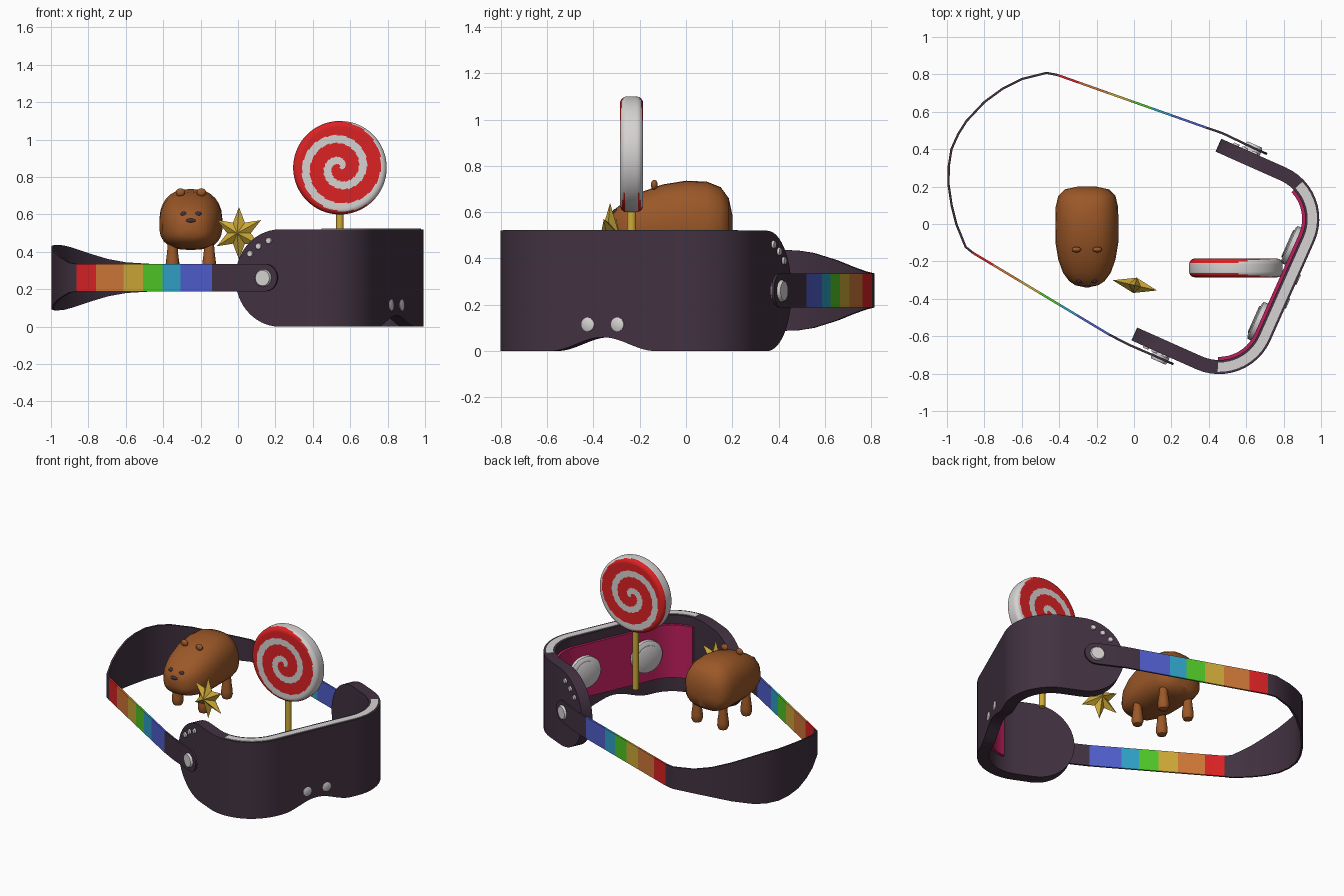
import bpy, bmesh, math
from math import sin, cos, pi, radians
from mathutils import Matrix, Vector

cube = bpy.data.objects.get("Cube")
if cube:
    bpy.data.objects.remove(cube)


def material(name, *rgb):
    lin = [((c / 255 + 0.055) / 1.055) ** 2.4 for c in rgb] + [1]
    m = bpy.data.materials.new(name)
    m.use_nodes = True
    m.diffuse_color = lin
    bsdf = next(n for n in m.node_tree.nodes if n.type == 'BSDF_PRINCIPLED')
    bsdf.inputs["Base Color"].default_value = lin
    return m


DARK = material("dark plum", 66, 50, 65)
LIGHT = material("light grey", 214, 210, 210)
PINK = material("magenta", 190, 30, 92)
RED = material("red", 220, 34, 36)
ORANGE = material("orange", 208, 120, 56)
GOLD = material("gold", 206, 170, 56)
GREEN = material("green", 80, 200, 38)
CYAN = material("cyan", 48, 162, 200)
BLUE = material("blue", 80, 95, 205)
BROWN = material("brown", 156, 88, 40)

# Frame of the turned headset: u points out of the visor, v to its side
TURN = Matrix.Translation((0.0065, 0.0146, 0)) @ Matrix.Rotation(radians(-24), 4, 'Z')


def world(u, v):
    return (TURN @ Vector((u, v, 0))).to_2d()


def finish(name, bm, mats, matrix=None, smooth=True):
    bmesh.ops.recalc_face_normals(bm, faces=bm.faces)
    mesh = bpy.data.meshes.new(name)
    bm.to_mesh(mesh)
    bm.free()
    for m in mats:
        mesh.materials.append(m)
    obj = bpy.data.objects.new(name, mesh)
    bpy.context.collection.objects.link(obj)
    if matrix:
        obj.matrix_world = matrix
    if smooth:
        bpy.ops.object.select_all(action='DESELECT')
        obj.select_set(True)
        bpy.context.view_layer.objects.active = obj
        bpy.ops.object.shade_smooth_by_angle(angle=radians(35))
    return obj


def loft(bm, rings, slots=None):
    rings = [[bm.verts.new(p) for p in ring] for ring in rings]
    n = len(rings[0])
    for i, (a, b) in enumerate(zip(rings, rings[1:])):
        for k in range(n):
            f = bm.faces.new((a[k], a[(k + 1) % n], b[(k + 1) % n], b[k]))
            f.material_index = slots[i] if slots else 0
    bm.faces.new(rings[0])
    bm.faces.new(rings[-1])


def band(name, stations, near, far, mats, matrix=None, slots=None):
    """Upright wall; each station is (point, normal, low, high)."""
    bm = bmesh.new()
    rings = []
    for p, nrm, lo, hi in stations:
        a, b = p + nrm * near, p + nrm * far
        rings.append([(*a, lo), (*a, hi), (*b, hi), (*b, lo)])
    loft(bm, rings, slots)
    return finish(name, bm, mats, matrix)


def lathe(name, profile, mats, matrix, n=24):
    bm = bmesh.new()
    loft(bm, [[(r * cos(2 * pi * k / n), r * sin(2 * pi * k / n), z) for k in range(n)]
              for r, z in profile])
    return finish(name, bm, mats, matrix)


def disc(name, loc, direction, r, depth, mat):
    turn = Vector(direction).to_track_quat('Z', 'Y').to_matrix().to_4x4()
    return lathe(name, [(r, -depth / 2), (r, depth * 0.3), (r * 0.88, depth / 2)], [mat],
                 TURN @ Matrix.Translation(loc) @ turn)


def ball(name, loc, size, mat):
    bm = bmesh.new()
    bmesh.ops.create_uvsphere(bm, u_segments=16, v_segments=10, radius=1)
    return finish(name, bm, [mat], Matrix.Translation(loc) @ Matrix.Diagonal((*size, 1)))


# Visor shell: rounded arms, corner arcs and a front with a nose notch
MID, CORNER = 0.26, 0.3
arm = []
for i in range(15):
    a = radians(4 + 86 * i / 14)
    arm.append((Vector((0.5 - 0.26 * cos(a), -0.59)), Vector((0, -1)),
                MID - MID * sin(a), MID + MID * sin(a)))
corner = []
for i in range(13):
    d = Vector((sin(radians(7.5 * i)), -cos(radians(7.5 * i))))
    corner.append((Vector((0.62, -0.29)) + d * CORNER, d, 0, 2 * MID))
front = []
for i in range(1, 24):
    v = -0.29 + 0.58 * i / 24
    notch = 0.03 * (1 + cos(pi * v / 0.25)) if abs(v) < 0.25 else 0
    front.append((Vector((0.92, v)), Vector((1, 0)), notch, 2 * MID))


def flip(part):
    return [(Vector((p.x, -p.y)), Vector((d.x, -d.y)), lo, hi) for p, d, lo, hi in reversed(part)]


band("visor_shell", arm + corner + front + flip(arm + corner), 0, -0.075, [DARK], TURN)
inner = corner[3:] + front + flip(corner[3:])
band("top_trim", [(p, d, 0.51, 0.524) for p, d, lo, hi in inner], -0.012, -0.062, [LIGHT], TURN)
band("face_lining", [(p, d, 0.1, 0.46) for p, d, lo, hi in inner], -0.07, -0.092, [PINK], TURN)

# Lenses, front sensors, hinges and side studs
for s, side in ((-1, "right"), (1, "left")):
    disc(side + "_lens_rim", (0.815, s * 0.222, 0.28), (-1, 0, 0), 0.108, 0.035, LIGHT)
    disc(side + "_lens", (0.80, s * 0.222, 0.28), (-1, 0, 0), 0.08, 0.02, LIGHT)
    disc(side + "_sensor", (0.92, s * 0.07, 0.115), (1, 0, 0), 0.03, 0.012, LIGHT)
    disc(side + "_hinge", (0.418, s * 0.61, MID), (0, s, 0), 0.047, 0.05, LIGHT)
    for u, z in ((0.327, 0.39), (0.377, 0.43), (0.437, 0.46)):
        disc(side + "_stud", (u, s * 0.592, z), (0, s, 0), 0.017, 0.016, LIGHT)

# Head strap: rounded ends, striped sides and a wide back
HALF = 0.073
BANDS = (0, 0.145, 0.345, 0.49, 0.635, 0.765, 1)


def strap_end(s):
    return [(world(0.425 + HALF * sin(radians(a)), s * 0.615), HALF * cos(radians(a)), 0)
            for a in range(84, -1, -12)]


def stripes(start, stop):
    a, b = Vector(start), Vector(stop)
    return [(a.lerp(b, t), HALF, i) for i, t in enumerate(BANDS)]


back = [(-0.9, -0.123, .08), (-0.95, 0, .11), (-0.975, 0.1, .135), (-0.992, 0.214, .158),
        (-0.99, 0.31, .17), (-0.976, 0.40, .175), (-0.94, 0.48, .173), (-0.896, 0.55, .162),
        (-0.80, 0.652, .13), (-0.70, 0.725, .1), (-0.60, 0.775, .082), (-0.468, 0.808, .074)]
right_side = stripes((-0.86, -0.155), (-0.135, -0.59))
left_side = stripes((-0.41, 0.797), (0.387, 0.515))
track = strap_end(-1) + [(world(0.235, -0.617), HALF, 0)] + right_side[::-1]
track += [(Vector((x, y)), h, 0) for x, y, h in back]
track += left_side + [(world(0.235, 0.62), HALF, 0)] + strap_end(1)[::-1]
n_right = len(strap_end(-1)) + 1
n_left = n_right + len(right_side) + len(back)
slots = [0] * (len(track) - 1)
for i in range(6):
    slots[n_right + i] = 6 - i
    slots[n_left + i] = i + 1
stations = []
for i, (p, h, _) in enumerate(track):
    d = (track[min(i + 1, len(track) - 1)][0] - track[max(i - 1, 0)][0]).normalized()
    stations.append((p, Vector((-d.y, d.x)), 0.262 - h, 0.262 + h))
band("head_strap", stations, -0.006, 0.006,
     [DARK, RED, ORANGE, GOLD, GREEN, CYAN, BLUE], None, slots)

# Lollipop: disc with a spiral chosen by angle and radius
R, PITCH = 0.25, 0.118
cap = [(0.003 + 0.217 * i / 36, 0.05) for i in range(37)]
cap += [(R - 0.03 + 0.03 * sin(radians(a)), 0.02 + 0.03 * cos(radians(a))) for a in range(15, 91, 15)]
candy = lathe("lollipop_candy", cap + [(r, -z) for r, z in reversed(cap)], [LIGHT, RED],
              Matrix.Translation((0.545, -0.235, 0.85)) @ Matrix.Rotation(pi / 2, 4, 'X'), 120)
for f in candy.data.polygons:
    x, y, z = f.center
    turn = (math.hypot(x, y) - R) / PITCH - math.atan2(y, x) / (2 * pi) + 95 / 360
    f.material_index = int(turn % 1 > 0.36 and abs(z) > 0.03)
lathe("lollipop_stick", [(0.02, 0.2), (0.02, 0.62)], [GOLD], Matrix.Translation((0.545, -0.235, 0)), 16)

# Six-pointed star with a raised middle
bm = bmesh.new()
rim = []
for k in range(12):
    r = 0.065 if k % 2 else 0.14
    rim.append(bm.verts.new((r * sin(k * pi / 6), 0, r * cos(k * pi / 6))))
for y in (-0.042, 0.042):
    tip = bm.verts.new((0, y, 0))
    for k in range(12):
        bm.faces.new((rim[k], rim[(k + 1) % 12], tip))
finish("star", bm, [GOLD], Matrix.Translation((0.005, -0.328, 0.5)) @
       Matrix.Rotation(radians(-13), 4, 'Z'), False)

# Animal body: rounded sections (y, half width, low, high)
CX = -0.252
sections = [(-.336, .02, .51, .55), (-.328, .06, .475, .585), (-.305, .095, .45, .615),
            (-.26, .128, .43, .65), (-.19, .153, .415, .688), (-.1, .168, .41, .72),
            (0, .169, .41, .736), (.09, .167, .41, .732), (.15, .153, .42, .708),
            (.185, .118, .45, .66), (.2, .05, .51, .59)]


def power(c):
    return math.copysign(abs(c) ** 0.78, c)


bm = bmesh.new()
rings = []
for y, w, lo, hi in sections:
    rings.append([(CX + w * power(cos(a)) * (1 - 0.09 * sin(a)), y,
                   (lo + hi) / 2 + (hi - lo) / 2 * power(sin(a)))
                  for a in (2 * pi * k / 28 for k in range(28))])
loft(bm, rings)
body = finish("animal_body", bm, [BROWN])
for f in body.data.polygons:
    f.use_smooth = True

# Animal legs, ears, eyes and nose
leg = [(0.012, 0), (0.028, 0.006), (0.037, 0.03), (0.036, 0.055), (0.03, 0.1), (0.024, 0.17)]
for s, side in ((-1, "right"), (1, "left")):
    for y, place in ((-0.15, "front"), (0.1, "back")):
        lathe(f"{place}_{side}_leg", leg, [BROWN], Matrix.Translation((CX + s * 0.098, y, 0.29)), 16)
    ball(side + "_ear", (CX + s * 0.056, -0.137, 0.718), (0.025, 0.015, 0.022), BROWN)
    ball(side + "_eye", (CX + s * 0.039, -0.303, 0.602), (0.018, 0.014, 0.013), DARK)
ball("nose", (CX, -0.326, 0.567), (0.028, 0.014, 0.012), DARK)
